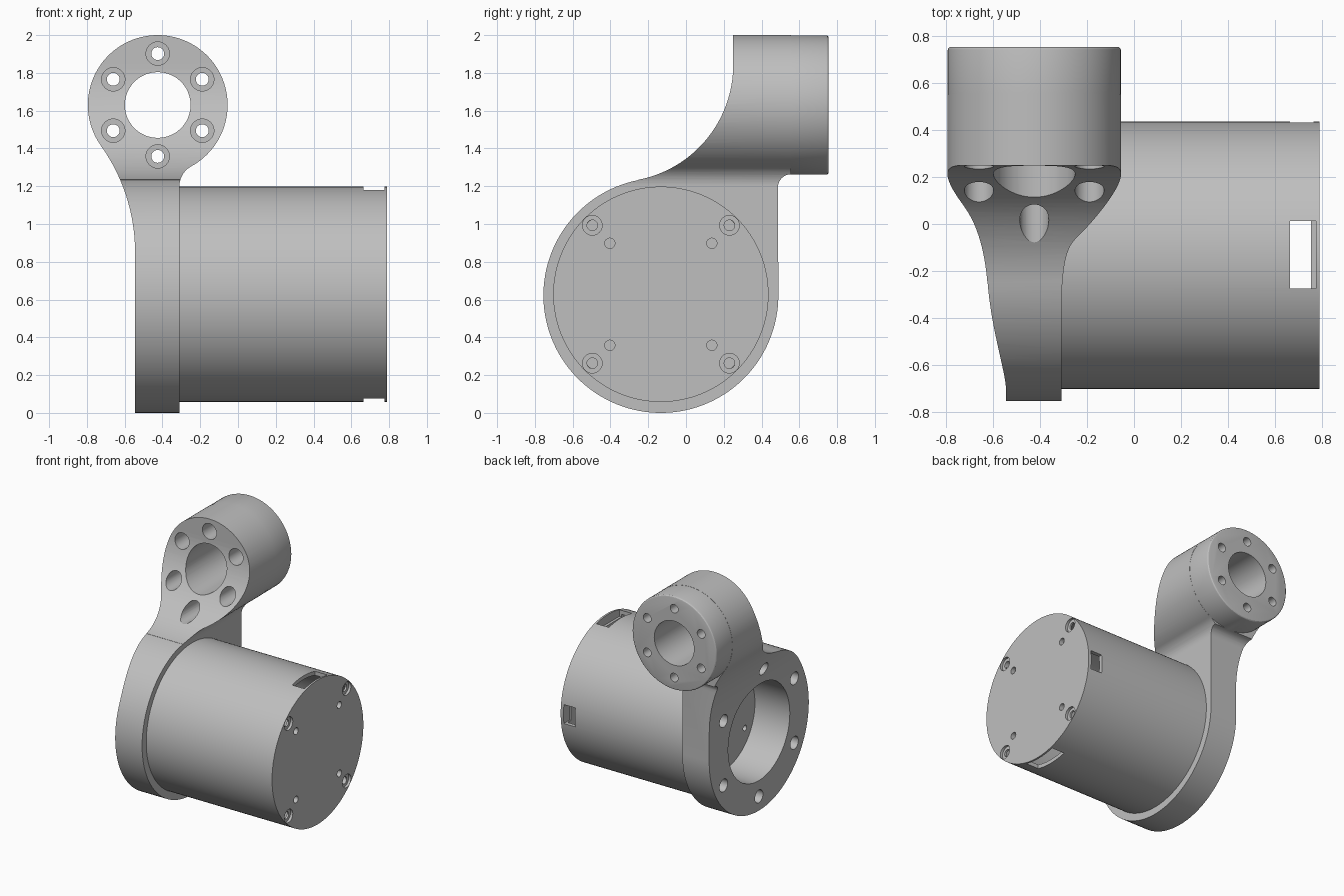
import bpy, bmesh
from math import sin, cos, pi, radians, atan2, degrees
from mathutils import Matrix, Vector

cube = bpy.data.objects.get("Cube")
if cube:
    bpy.data.objects.remove(cube, do_unlink=True)

grey = bpy.data.materials.new("machined grey")
grey.use_nodes = True
grey.diffuse_color = (0.52, 0.52, 0.52, 1)
grey.node_tree.nodes["Principled BSDF"].inputs["Base Color"].default_value = grey.diffuse_color

CY, CZ = -0.133, 0.622      # drive axis, along x
RX, RZ = -0.425, 1.63       # clamp ring axis, along y
DISC, RING = 0.622, 0.37    # outer radii


def make(name, bm):
    bmesh.ops.recalc_face_normals(bm, faces=bm.faces)
    mesh = bpy.data.meshes.new(name)
    bm.to_mesh(mesh)
    bm.free()
    mesh.materials.append(grey)
    ob = bpy.data.objects.new(name, mesh)
    bpy.context.collection.objects.link(ob)
    return ob


def rod(name, axis, u, z, r, a, b, n=32, bevel=0):
    """Cylinder from a to b along x (u is y) or along y (u is x)."""
    mid = (a + b) / 2
    place = (mid, u, z) if axis == 'X' else (u, mid, z)
    turn = Matrix.Rotation(pi / 2, 4, 'Y' if axis == 'X' else 'X')
    bm = bmesh.new()
    bmesh.ops.create_cone(bm, cap_ends=True, segments=n, radius1=r, radius2=r,
                          depth=b - a, matrix=Matrix.Translation(place) @ turn)
    if bevel:
        rim = [e for e in bm.edges if e.calc_face_angle(0) > 1]
        bmesh.ops.bevel(bm, geom=rim, offset=bevel, segments=3, profile=0.5, affect='EDGES')
    return make(name, bm)


def box(name, lo, hi):
    lo, hi = Vector(lo), Vector(hi)
    bm = bmesh.new()
    bmesh.ops.create_cube(bm, size=1, matrix=Matrix.Translation((lo + hi) / 2)
                          @ Matrix.Diagonal((*(hi - lo), 1)))
    return make(name, bm)


def arc(cu, cv, r, start, end, n):
    angles = [radians(start + (end - start) * i / n) for i in range(n + 1)]
    return [(cu + r * cos(t), cv + r * sin(t)) for t in angles]


def prism(name, axis, outline, a, b):
    bm = bmesh.new()
    at = (lambda u, v: (a, u, v)) if axis == 'X' else (lambda u, v: (u, a, v))
    face = bm.faces.new([bm.verts.new(at(u, v)) for u, v in outline])
    new = bmesh.ops.extrude_face_region(bm, geom=[face])["geom"]
    move = (b - a, 0, 0) if axis == 'X' else (0, b - a, 0)
    bmesh.ops.translate(bm, vec=move, verts=[g for g in new if isinstance(g, bmesh.types.BMVert)])
    return make(name, bm)


def combine(ob, tool, operation='DIFFERENCE'):
    mod = ob.modifiers.new("combine", 'BOOLEAN')
    mod.operation, mod.object, mod.solver = operation, tool, 'EXACT'
    bpy.context.view_layer.objects.active = ob
    bpy.ops.object.modifier_apply(modifier=mod.name)
    bpy.data.objects.remove(tool, do_unlink=True)


def hexagon(u, z, r):
    return [(u + r * cos(t), z + r * sin(t)) for t in [radians(30 + 60 * i) for i in range(6)]]


# Bracket: side outline crossed with front outline
F = 0.62
fy, fz = 0.25 - F, 1.843
lean = degrees(atan2(fz - CZ, fy - CY))
side = (arc(CY, CZ, DISC, 0, lean - 360, 90)
        + arc(fy, fz, F, lean - 180, 0, 32)
        + [(0.25, 2.1), (0.555, 2.1)]
        + arc(0.555, 1.195, 0.068, 90, 180, 8))
left = degrees(atan2(0.78, 1.09))
right = degrees(atan2(0.43, 0.235))
front = ([(-0.545, -0.1)]
         + arc(-1.515, 0.85, 0.97, 0, left, 20)
         + arc(RX, RZ, RING, 180 + left - 0.5, -right + 0.5, 90)
         + arc(-0.19, 1.2, 0.12, 180 - right, 180, 10)
         + [(-0.31, -0.1)])
bracket = prism("bracket", 'X', side, -1, 0.2)
combine(bracket, prism("front_outline", 'Y', front, -1, 1), 'INTERSECT')

# Clamp ring with central bore and six counterbored holes
combine(bracket, rod("ring", 'Y', RX, RZ, RING - 0.001, 0.35, 0.755, 96, 0.014), 'UNION')
combine(bracket, rod("ring_bore", 'Y', RX, RZ, 0.174, -1, 1, 64))
for x, z in hexagon(RX, RZ, 0.272):
    combine(bracket, rod("counterbore", 'Y', x, z, 0.062, -0.6, 0.55))
    combine(bracket, rod("bolt_hole", 'Y', x, z, 0.034, 0.5, 1))

# Drive opening and its bolt circle
combine(bracket, rod("drive_opening", 'X', CY, CZ, 0.385, -0.7, -0.2, 64))
for y, z in hexagon(CY, CZ, 0.51):
    combine(bracket, rod("flange_hole", 'X', y, z, 0.05, -0.7, -0.33))

# Motor housing: hollow can with a recessed inner wall
KZ = 0.628
housing = rod("motor_housing", 'X', CY, KZ, 0.57, -0.325, 0.79, 128)
combine(housing, rod("cavity", 'X', CY, KZ, 0.54, -0.2, 0.755, 64))
combine(housing, rod("recess", 'X', CY, CZ, 0.385, -0.6, -0.24, 64))
combine(housing, rod("shaft_hole", 'X', CY, CZ, 0.085, -0.4, 0))
for y, z in hexagon(CY, CZ, 0.3):
    combine(housing, rod("wall_hole", 'X', y, z, 0.022, -0.4, 0, 16))

# Cable windows above, below and behind
for lo, hi in ((0.5, 0.7), (-0.7, -0.5)):
    combine(housing, box("window", (0.665, -0.275, KZ + lo), (0.775, 0.012, KZ + hi)))
combine(housing, box("back_window", (0.665, 0.36, KZ - 0.075), (0.765, 0.6, KZ + 0.075)))

# End cap screw seats and dowel holes
for sy in (-1, 1):
    for sz in (-1, 1):
        y, z = CY + 0.363 * sy, KZ + 0.365 * sz
        combine(housing, rod("screw_seat", 'X', y, z, 0.052, 0.77, 0.9))
        combine(housing, rod("screw_hole", 'X', y, z, 0.028, 0.7, 0.9, 24))
        combine(housing, rod("dowel_hole", 'X', CY + 0.27 * sy, KZ + 0.27 * sz, 0.027, 0.7, 0.9, 24))

for ob in (bracket, housing):
    bpy.ops.object.select_all(action='DESELECT')
    ob.select_set(True)
    bpy.context.view_layer.objects.active = ob
    bpy.ops.object.shade_smooth_by_angle(angle=radians(25))
